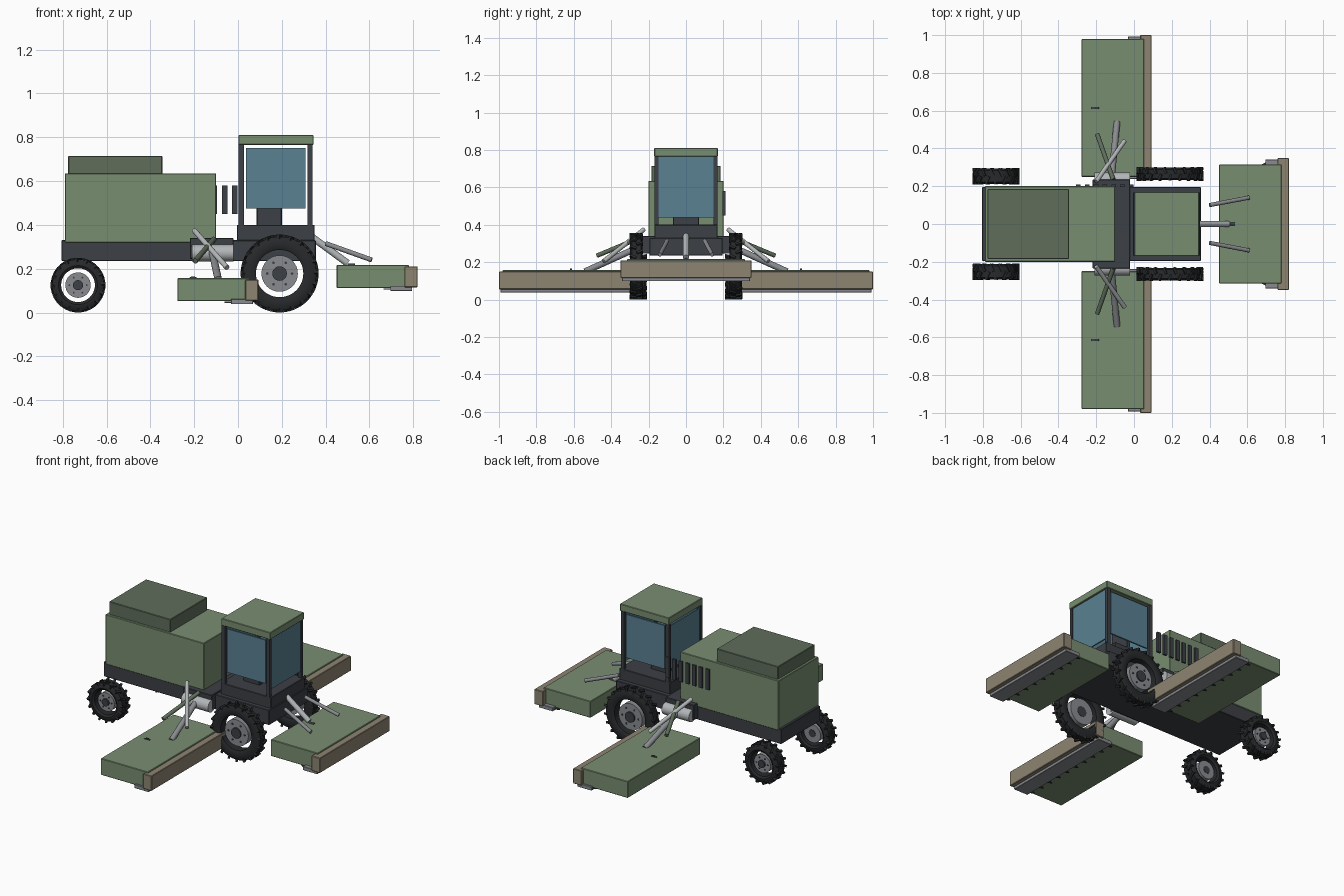
import bpy, bmesh, math
from mathutils import Vector, Matrix

if "Cube" in bpy.data.objects:
    bpy.data.objects.remove(bpy.data.objects["Cube"])


def mat(name, r, g, b):
    m = bpy.data.materials.new(name)
    m.diffuse_color = (r, g, b, 1)
    m.use_nodes = True
    m.node_tree.nodes["Principled BSDF"].inputs["Base Color"].default_value = m.diffuse_color
    return m


GREEN = mat("green_paint", 0.19, 0.27, 0.165)
OLIVE = mat("dark_green_paint", 0.115, 0.155, 0.105)
BROWN = mat("tan_board", 0.27, 0.235, 0.17)
DARK = mat("dark_metal", 0.045, 0.05, 0.06)
BLACK = mat("rubber", 0.02, 0.022, 0.024)
STEEL = mat("steel", 0.25, 0.26, 0.28)
LIGHT = mat("bright_steel", 0.45, 0.47, 0.48)
GLASS = mat("window_glass", 0.10, 0.22, 0.29)


def finish(name, bm, m, smooth=False):
    bmesh.ops.recalc_face_normals(bm, faces=bm.faces[:])
    me = bpy.data.meshes.new(name)
    bm.to_mesh(me)
    bm.free()
    o = bpy.data.objects.new(name, me)
    bpy.context.collection.objects.link(o)
    me.materials.append(m)
    if smooth:
        bpy.context.view_layer.objects.active = o
        o.select_set(True)
        bpy.ops.object.shade_smooth_by_angle(angle=math.radians(35))
        o.select_set(False)
    return o


def add_box(bm, x, y, z):
    c = Vector(((x[0] + x[1]) / 2, (y[0] + y[1]) / 2, (z[0] + z[1]) / 2))
    s = Matrix.Diagonal((abs(x[1] - x[0]), abs(y[1] - y[0]), abs(z[1] - z[0]), 1))
    bmesh.ops.create_cube(bm, size=1, matrix=Matrix.Translation(c) @ s)


def box(name, x, y, z, m, bevel=0.003):
    bm = bmesh.new()
    add_box(bm, x, y, z)
    if bevel:
        bmesh.ops.bevel(bm, geom=bm.edges[:], offset=bevel, segments=1, affect='EDGES')
    return finish(name, bm, m)


def add_rod(bm, a, b, r, n=16):
    a, b = Vector(a), Vector(b)
    q = (b - a).to_track_quat('Z', 'Y').to_matrix().to_4x4()
    bmesh.ops.create_cone(bm, cap_ends=True, segments=n, radius1=r, radius2=r,
                          depth=(b - a).length, matrix=Matrix.Translation((a + b) / 2) @ q)


def rod(name, a, b, r, m, n=16):
    bm = bmesh.new()
    add_rod(bm, a, b, r, n)
    return finish(name, bm, m, True)


def wheel(name, cx, cy, R, inner, w, disc, lugs, side):
    # Tyre: closed section swept around the y axis
    c, h, r = Vector((cx, cy, R)), w / 2, R * 0.945
    sec = [(inner, -h * .75), (inner + .012, -h * .95), (r - .018, -h * .95), (r, -h * .7),
           (r, h * .7), (r - .018, h * .95), (inner + .012, h * .95), (inner, h * .75)]
    bm, n, rings = bmesh.new(), 48, []
    for i in range(n):
        a = math.tau * i / n
        rings.append([bm.verts.new(c + Vector((q * math.cos(a), y, q * math.sin(a)))) for q, y in sec])
    for i in range(n):
        p, q = rings[i], rings[(i + 1) % n]
        for k in range(8):
            bm.faces.new((p[k], q[k], q[(k + 1) % 8], p[(k + 1) % 8]))
    finish(name + "_tyre", bm, BLACK, True)
    # Slanted tread lugs, staggered on each half
    bm = bmesh.new()
    for i in range(lugs):
        for s in (-1, 1):
            a = math.tau * (i + (0.5 if s > 0 else 0)) / lugs
            M = (Matrix.Translation(c) @ Matrix.Rotation(a, 4, 'Y')
                 @ Matrix.Translation((R - .010, s * h * .5, 0))
                 @ Matrix.Rotation(s * 0.45, 4, 'X') @ Matrix.Diagonal((.019, h * 1.0, .013, 1)))
            bmesh.ops.create_cube(bm, size=1, matrix=M)
    finish(name + "_lugs", bm, BLACK)
    # Rim disc, hub and bolts
    y = lambda d: cy + side * d
    rod(name + "_disc", (cx, y(-h * .7), R), (cx, y(h * .6), R), disc, STEEL, 32)
    rod(name + "_hub", (cx, y(-h * .75), R), (cx, y(h * .85), R), disc * .4, DARK, 20)
    bm = bmesh.new()
    for i in range(6):
        a = math.tau * i / 6
        px, pz = cx + disc * .68 * math.cos(a), R + disc * .68 * math.sin(a)
        add_rod(bm, (px, y(0), pz), (px, y(h * .7), pz), disc * .075, 8)
    finish(name + "_bolts", bm, DARK)


def mower(name, x, y, z, overhang):
    # Deck with board across the front, cutter bar and teeth below
    y0, y1 = y[0] - overhang, y[1] + overhang
    box(name + "_deck", (x, x + .33), y, (z, z + .105), GREEN)
    box(name + "_board", (x + .31, x + .37), (y0, y1), (z + .003, z + .098), BROWN)
    box(name + "_cutter_bar", (x + .245, x + .345), (y0 + .008, y1 - .008), (z - .014, z + .01), STEEL, 0.002)
    bm = bmesh.new()
    n = round((y1 - y0) / .08)
    for i in range(n):
        yc = y0 + (y1 - y0) * (i + .5) / n
        f = [bm.verts.new((x + px, yc + py, z - .008)) for px, py in ((.25, -.016), (.25, .016), (.215, 0))]
        g = bmesh.ops.extrude_face_region(bm, geom=[bm.faces.new(f)])
        bmesh.ops.translate(bm, vec=(0, 0, .006),
                            verts=[v for v in g['geom'] if isinstance(v, bmesh.types.BMVert)])
    finish(name + "_teeth", bm, DARK)


# Chassis and body
box("chassis", (-.805, .355), (-.195, .195), (.235, .33), DARK)
box("cross_beam", (-.22, -.02), (-.235, .235), (.245, .34), DARK)
box("engine_body", (-.79, -.10), (-.2, .2), (.32, .635), GREEN)
box("body_top_cover", (-.775, -.345), (-.185, .185), (.63, .715), OLIVE)
bm = bmesh.new()
for i in range(7):
    xc = -.0145 - i * .0467
    add_box(bm, (xc - .0125, xc + .0125), (.196, .21), (.45, .58))
finish("side_vents", bm, DARK)

# Cab
box("cab_base", (-.005, .35), (-.168, .168), (.325, .40), DARK)
box("cab_roof", (.002, .345), (-.17, .17), (.765, .81), GREEN)
bm = bmesh.new()
for px in ((.003, .027), (.318, .34)):
    for s in (-1, 1):
        add_box(bm, px, (s * .148, s * .168), (.39, .77))
finish("cab_posts", bm, DARK)
for s, tag in ((-1, "right"), (1, "left")):
    box("side_window_" + tag, (.037, .308), (s * .153, s * .163), (.475, .75), GLASS, 0)
box("front_window", (.326, .334), (-.148, .148), (.44, .765), GLASS, 0)
box("rear_window", (.008, .016), (-.148, .148), (.475, .75), GLASS, 0)
box("seat", (.085, .20), (-.07, .07), (.395, .50), DARK)
box("seat_back", (.085, .11), (-.07, .07), (.49, .64), DARK)

# Wheels, mowers and arms on both sides
for s, tag in ((-1, "right"), (1, "left")):
    wheel("front_wheel_" + tag, .19, s * .265, .178, .108, .07, .083, 20, s)
    wheel("rear_wheel_" + tag, -.73, s * .253, .125, .077, .088, .058, 16, s)
    mower("side_mower_" + tag, -.277, sorted((s * .25, s * .98)), .052, .02)
    rod("deck_disc_" + tag, (-.205, s * .61, .135), (-.205, s * .62, .135), .03, DARK)
    rod("drive_motor_" + tag, (-.21, s * .235, .272), (-.02, s * .235, .272), .038, LIGHT, 24)
    rod("lift_rod_" + tag, (-.20, s * .225, .375), (-.05, s * .44, .205), .012, LIGHT)
    rod("brace_arm_" + tag, (-.11, s * .235, .335), (-.195, s * .475, .235), .012, OLIVE)
    rod("carry_arm_" + tag, (-.12, s * .23, .29), (-.09, s * .54, .15), .017, STEEL)
    rod("front_side_rod_" + tag, (.40, s * .10, .315), (.61, s * .14, .24), .011, STEEL)

# Front mower and its centre arm
mower("front_mower", .45, (-.315, .315), .112, .035)
rod("front_lift_arm", (.33, 0, .35), (.50, 0, .225), .016, LIGHT)
rod("front_arm_pin", (.50, 0, .215), (.535, 0, .215), .009, DARK)
